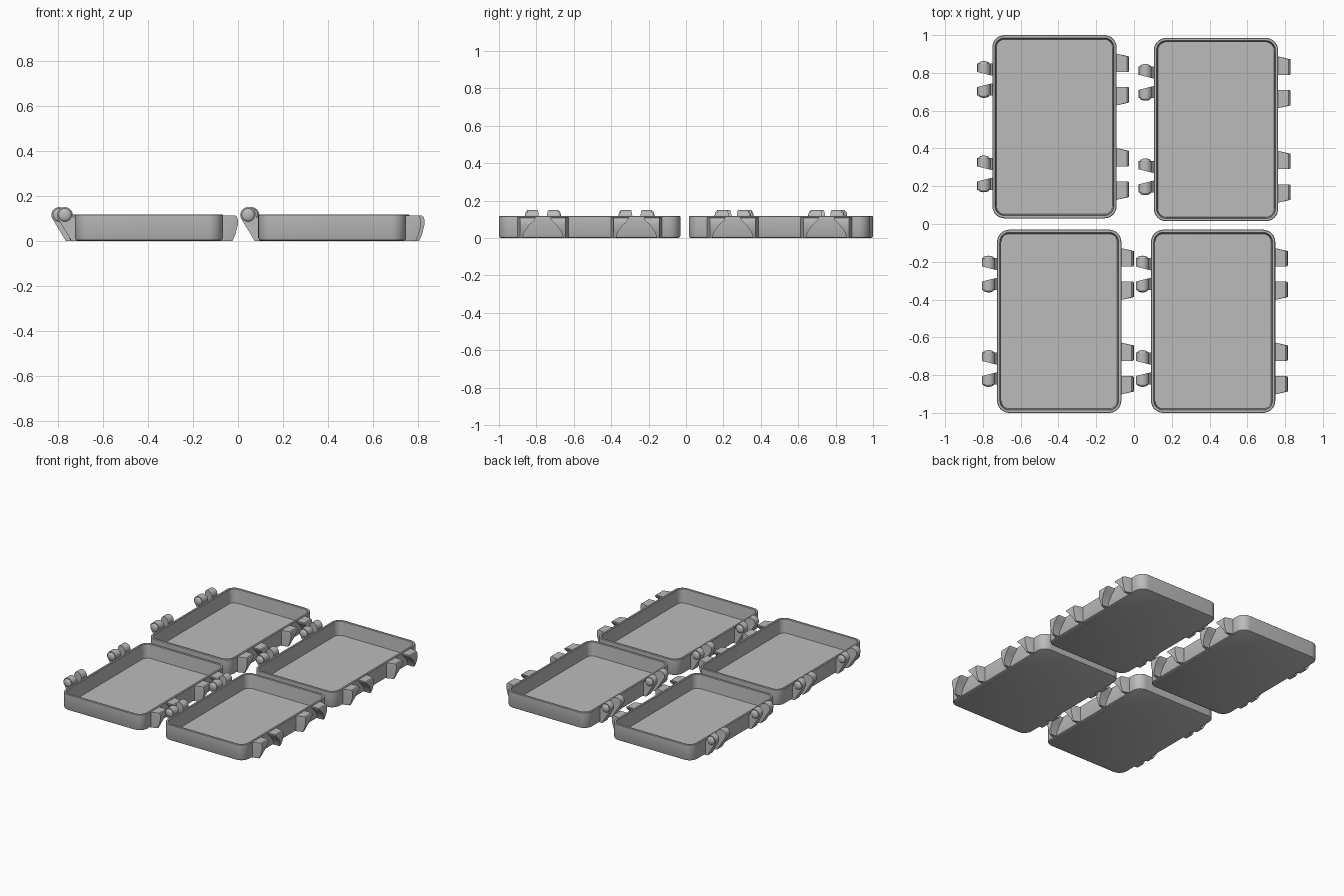
import bpy, bmesh, math
from mathutils import Matrix

cube = bpy.data.objects.get("Cube")
if cube:
    bpy.data.objects.remove(cube, do_unlink=True)

grey = bpy.data.materials.new("plain_grey")
grey.use_nodes = True
colour = (0.5, 0.5, 0.5, 1)
grey.diffuse_color = colour
grey.node_tree.nodes["Principled BSDF"].inputs["Base Color"].default_value = colour

WIDTH, DEPTH, HEIGHT = 0.658, 0.97, 0.117
CORNER = 0.065
PIVOT_X, PIVOT_Z, PIVOT_R = -0.374, 0.115, 0.035
CENTRES = [(-0.421, 0.515), (0.434, 0.5), (-0.396, -0.515), (0.419, -0.515)]


def loft(bm, rings):
    """Skin a list of equal point rings and cap both ends."""
    loops = [[bm.verts.new(p) for p in ring] for ring in rings]
    for a, b in zip(loops, loops[1:]):
        for i in range(len(a)):
            j = (i + 1) % len(a)
            bm.faces.new((a[i], a[j], b[j], b[i]))
    bm.faces.new(loops[0][::-1])
    bm.faces.new(loops[-1])


def finish(bm, name):
    bmesh.ops.recalc_face_normals(bm, faces=bm.faces)
    mesh = bpy.data.meshes.new(name)
    bm.to_mesh(mesh)
    bm.free()
    mesh.materials.append(grey)
    return mesh


def rounded_rectangle(inset, z, steps=8):
    r = CORNER - inset
    cx, cy = WIDTH / 2 - CORNER, DEPTH / 2 - CORNER
    ring = []
    for corner, (sx, sy) in enumerate([(1, 1), (-1, 1), (-1, -1), (1, -1)]):
        for k in range(steps + 1):
            a = (corner + k / steps) * math.pi / 2
            ring.append((sx * cx + r * math.cos(a), sy * cy + r * math.sin(a), z))
    return ring


def make_tray():
    bm = bmesh.new()
    profile = [(0.012, 0), (0.004, 0.004), (0, 0.012), (0, HEIGHT - 0.003),
               (0.003, HEIGHT), (0.014, HEIGHT), (0.017, HEIGHT - 0.003), (0.022, 0.015)]
    loft(bm, [rounded_rectangle(i, z) for i, z in profile])
    return finish(bm, "tray")


def make_hook(side):
    """Rounded hinge arm with a domed pin on its outer face."""
    bm = bmesh.new()
    profile = [(-0.315, 0.0), (-0.315, 0.095)]
    for k in range(17):
        a = math.radians(-10 + k * 220 / 16)
        profile.append((PIVOT_X + PIVOT_R * math.cos(a), PIVOT_Z + PIVOT_R * math.sin(a)))
    profile.append((-0.345, 0.0))
    inner = [(x, side * (0.04 - 0.25 * (x + 0.41)), z) for x, z in profile]
    outer = [(x, side * 0.084, z) for x, z in profile]
    loft(bm, [inner, outer])
    place = Matrix.Translation((PIVOT_X, side * 0.084, PIVOT_Z)) @ Matrix.Diagonal((1, 0.45, 1, 1))
    bmesh.ops.create_uvsphere(bm, u_segments=20, v_segments=12, radius=0.029, matrix=place)
    return finish(bm, "hinge_hook")


def make_tab(side):
    """Hinge tab whose inner face flares away towards the bottom."""
    bm = bmesh.new()
    rows = [(0.0, 0.109, 0.372), (0.03, 0.1, 0.385), (0.07, 0.072, 0.395),
            (0.095, 0.045, 0.395), (0.107, 0.04, 0.391), (0.112, 0.04, 0.384)]
    rings = []
    for z, inner, tip in rows:
        rings.append([(0.315, side * inner, z), (tip, side * inner, z),
                      (tip, side * 0.122, z), (0.329, side * 0.137, z), (0.315, side * 0.137, z)])
    loft(bm, rings)
    return finish(bm, "hinge_tab")


def add(name, mesh, location):
    ob = bpy.data.objects.new(name, mesh)
    ob.location = location
    bpy.context.collection.objects.link(ob)
    return ob


# Shared part meshes
tray = make_tray()
parts = [("hinge_hook", make_hook(s)) for s in (-1, 1)]
parts += [("hinge_tab", make_tab(s)) for s in (-1, 1)]

# Four trays, each with two hinge sets on either long side
objects = []
for n, (x, y) in enumerate(CENTRES, 1):
    objects.append(add(f"tray_{n}", tray, (x, y, 0)))
    for offset in (-0.25, 0.25):
        for name, mesh in parts:
            objects.append(add(f"{name}_{n}", mesh, (x, y + offset, 0)))

# Smooth the curved walls, keep the edges crisp
bpy.ops.object.select_all(action='DESELECT')
seen = set()
for ob in objects:
    if ob.data.name not in seen:
        seen.add(ob.data.name)
        for poly in ob.data.polygons:
            poly.use_smooth = True
        ob.data.set_sharp_from_angle(angle=math.radians(30))
